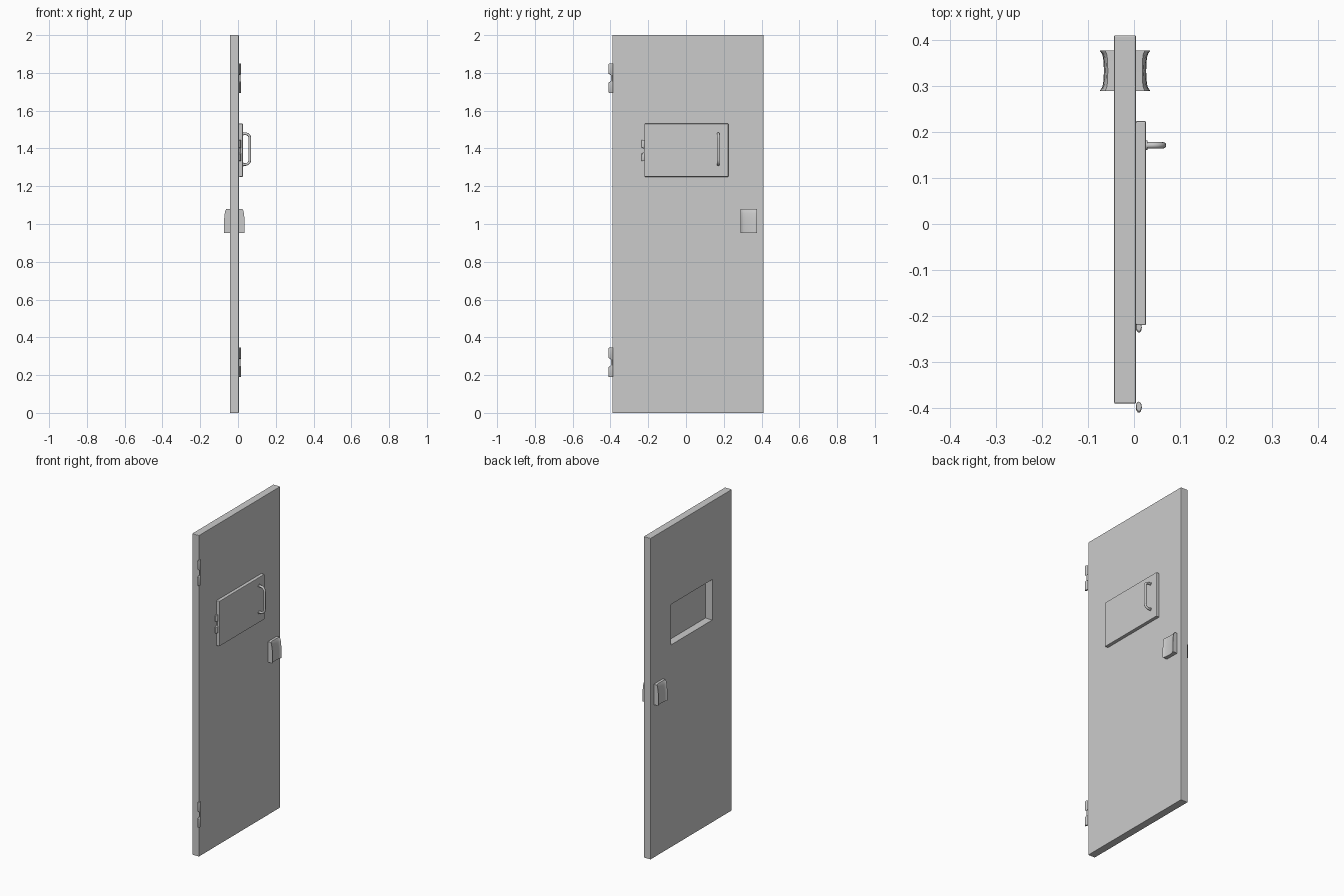
import bpy, bmesh, math

if "Cube" in bpy.data.objects:
    bpy.data.objects.remove(bpy.data.objects["Cube"])

FACE, BACK = 0.004, -0.043      # front and rear faces of the door slab


def new_object(name, bm, smooth=None):
    bmesh.ops.recalc_face_normals(bm, faces=bm.faces)
    mesh = bpy.data.meshes.new(name)
    bm.to_mesh(mesh)
    bm.free()
    ob = bpy.data.objects.new(name, mesh)
    bpy.context.collection.objects.link(ob)
    bpy.ops.object.select_all(action='DESELECT')
    ob.select_set(True)
    bpy.context.view_layer.objects.active = ob
    if smooth:
        bpy.ops.object.shade_smooth_by_angle(angle=math.radians(smooth))
    return ob


def box(name, lo, hi, bevel=0.0):
    bm = bmesh.new()
    bmesh.ops.create_cube(bm, size=1)
    for v in bm.verts:
        v.co = [(a + b) / 2 + c * (b - a) for a, b, c in zip(lo, hi, v.co)]
    if bevel:
        bmesh.ops.bevel(bm, geom=bm.edges[:], offset=bevel, segments=2,
                        profile=0.5, affect='EDGES')
    return new_object(name, bm)


def loft(name, rings, smooth=35):
    """Skin equal-length closed rings and cap both ends."""
    bm = bmesh.new()
    loops = [[bm.verts.new(p) for p in r] for r in rings]
    n = len(loops[0])
    for a, b in zip(loops, loops[1:]):
        for i in range(n):
            j = (i + 1) % n
            bm.faces.new((a[i], a[j], b[j], b[i]))
    bm.faces.new(loops[0])
    bm.faces.new(loops[-1])
    return new_object(name, bm, smooth)


# Door slab with a rectangular window opening
slab = box("door_slab", (BACK, -0.39, 0), (FACE, 0.41, 2), 0.002)
cutter = box("window_cutter", (-0.1, -0.197, 1.26), (0.1, 0.207, 1.512))
cutter.hide_render = True
mod = slab.modifiers.new("window", 'BOOLEAN')
mod.object = cutter
mod.solver = 'EXACT'
bpy.context.view_layer.objects.active = slab
bpy.ops.object.modifier_apply(modifier=mod.name)
bpy.data.objects.remove(cutter)

# Hatch covering the window
box("hatch", (FACE, -0.22, 1.25), (0.026, 0.224, 1.531), 0.003)


# Hinges: oval barrels with a narrow waist
def hinge(name, y, z, ry, scale):
    profile = [(-.078, .85), (-.075, 1), (-.024, 1), (-.016, .45),
               (.016, .45), (.024, 1), (.075, 1), (.078, .85)]
    rings = []
    for h, r in profile:
        shift = (1 - r) * ry * 0.8          # waist sits toward the door
        rings.append([(0.0105 + 0.0065 * r * math.cos(a * math.tau / 16),
                       y + shift + ry * r * math.sin(a * math.tau / 16),
                       z + h * scale) for a in range(16)])
    loft(name, rings)


hinge("upper_hinge", -0.398, 1.772, 0.012, 1)
hinge("lower_hinge", -0.398, 0.267, 0.012, 1)
hinge("hatch_hinge", -0.225, 1.389, 0.011, 0.72)

# Grab handle on the hatch: swept tube with rounded corners
HY, X0, X1, Z0, Z1, R = 0.171, 0.024, 0.063, 1.315, 1.478, 0.025
path = [(X0, Z0)]
for cz, start in ((Z0 + R, -90), (Z1 - R, 0)):
    for k in range(7):
        a = math.radians(start + 15 * k)
        path.append((X1 - R + R * math.cos(a), cz + R * math.sin(a)))
path.append((X0, Z1))
rings = []
for i, (x, z) in enumerate(path):
    p, q = path[max(i - 1, 0)], path[min(i + 1, len(path) - 1)]
    t = math.atan2(q[1] - p[1], q[0] - p[0])
    rings.append([(x - 0.007 * math.cos(a) * math.sin(t), HY + 0.007 * math.sin(a),
                   z + 0.007 * math.cos(a) * math.cos(t))
                  for a in (k * math.tau / 12 for k in range(12))])
loft("hatch_handle", rings, 45)

# Handle mounting discs
for label, z in (("lower", Z0), ("upper", Z1)):
    rings = [[(x, HY + 0.01 * math.sin(a), z + 0.01 * math.cos(a))
              for a in (k * math.tau / 16 for k in range(16))] for x in (0.025, 0.029)]
    loft(label + "_handle_mount", rings)

# Paddle latches on both faces: scooped body with flared ends
section = [(0, .952), (1, .952), (1, 1.0), (.97, 1.03), (.89, 1.055),
           (.76, 1.072), (.62, 1.079), (0, 1.08)]
flare = [(0, .031), (.03, .030), (.08, .0265), (.16, .0245), (.3, .023), (.5, .0225)]
flare += [(1 - t, d) for t, d in reversed(flare[:-1])]
for name, face, side in (("outer_latch", FACE, 1), ("inner_latch", BACK, -1)):
    loft(name, [[(face + side * d * u, 0.289 + 0.088 * t, z) for u, z in section]
                for t, d in flare])
